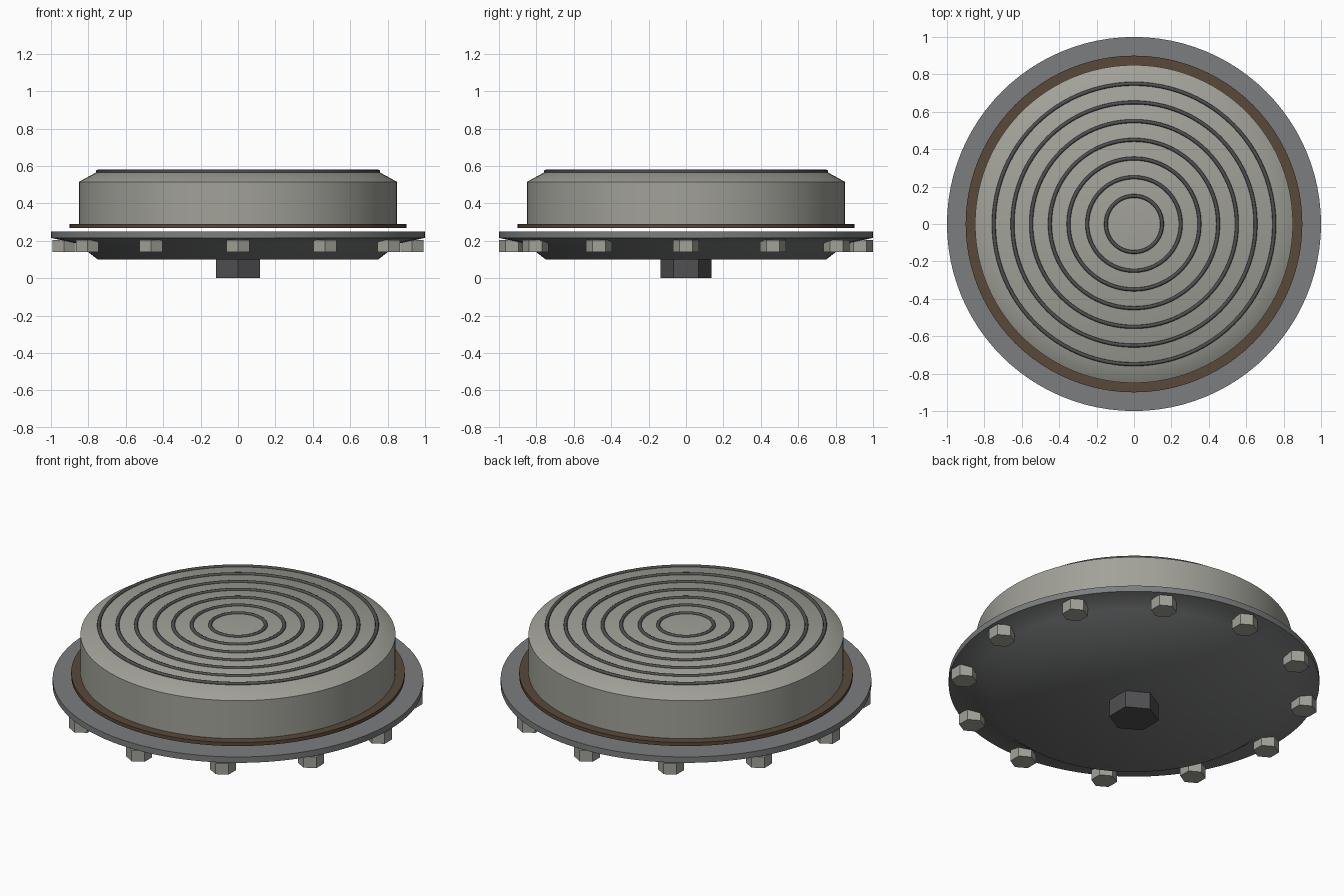
import bpy, bmesh, math

if "Cube" in bpy.data.objects:
    bpy.data.objects.remove(bpy.data.objects["Cube"])


def material(name, rgb):
    m = bpy.data.materials.new(name)
    m.diffuse_color = (*rgb, 1)
    m.use_nodes = True
    m.node_tree.nodes["Principled BSDF"].inputs["Base Color"].default_value = m.diffuse_color
    return m


STEEL = material("warm_steel", (0.36, 0.36, 0.32))
DARK = material("dark_steel", (0.08, 0.08, 0.085))
BASE = material("base_steel", (0.2, 0.205, 0.21))
BROWN = material("brown_seal", (0.1, 0.065, 0.04))


def finish(obj, name, mat, angle=None):
    obj.name = name
    obj.data.materials.append(mat)
    if angle:
        bpy.ops.object.select_all(action='DESELECT')
        obj.select_set(True)
        bpy.context.view_layer.objects.active = obj
        bpy.ops.object.shade_smooth_by_angle(angle=math.radians(angle))
    return obj


def lathe(name, profile, mat, closed=False, steps=96):
    """Spin an (r, z) profile; caps the ends unless it is a closed loop."""
    bm = bmesh.new()
    rings = []
    for r, z in profile:
        rings.append([bm.verts.new((r * math.sin(2 * math.pi * i / steps),
                                    r * math.cos(2 * math.pi * i / steps), z))
                      for i in range(steps)])
    pairs = list(zip(rings, rings[1:]))
    if closed:
        pairs.append((rings[-1], rings[0]))
    else:
        bm.faces.new(rings[0])
        bm.faces.new(rings[-1])
    for a, b in pairs:
        for i in range(steps):
            j = (i + 1) % steps
            bm.faces.new((a[i], a[j], b[j], b[i]))
    bmesh.ops.recalc_face_normals(bm, faces=bm.faces)
    mesh = bpy.data.meshes.new(name)
    bm.to_mesh(mesh)
    bm.free()
    obj = bpy.data.objects.new(name, mesh)
    bpy.context.collection.objects.link(obj)
    return finish(obj, name, mat, 45)


def hex_prism(name, x, y, z0, z1, radius, mat):
    bpy.ops.mesh.primitive_cylinder_add(vertices=6, radius=radius, depth=z1 - z0,
                                        location=(x, y, (z0 + z1) / 2))
    finish(bpy.context.object, name, mat)


# Dished base with wide flange
lathe("base_flange", [(0.75, 0.10), (0.86, 0.185), (1.0, 0.215), (1.0, 0.25)], BASE)

# Hexagonal drain plug underneath
hex_prism("centre_plug", 0, 0, 0.0, 0.12, 0.135, DARK)

# Bolt heads around the flange
for i in range(12):
    a = i * math.pi / 6
    hex_prism(f"bolt_{i + 1}", 0.93 * math.cos(a), 0.93 * math.sin(a), 0.14, 0.205, 0.07, STEEL)

# Seal ring floating just above the flange
lathe("seal_ring", [(0.83, 0.268), (0.90, 0.268), (0.90, 0.289), (0.83, 0.289)], BROWN, closed=True)

# Raised pressure cap with chamfered top
lathe("pressure_cap", [(0.85, 0.27), (0.85, 0.515), (0.75, 0.57)], STEEL)

# Concentric grip rings on the cap
for i in range(7):
    bpy.ops.mesh.primitive_torus_add(major_radius=0.15 + 0.1 * i, minor_radius=0.01,
                                     major_segments=96, minor_segments=8,
                                     location=(0, 0, 0.57))
    finish(bpy.context.object, f"grip_ring_{i + 1}", DARK, 60)
